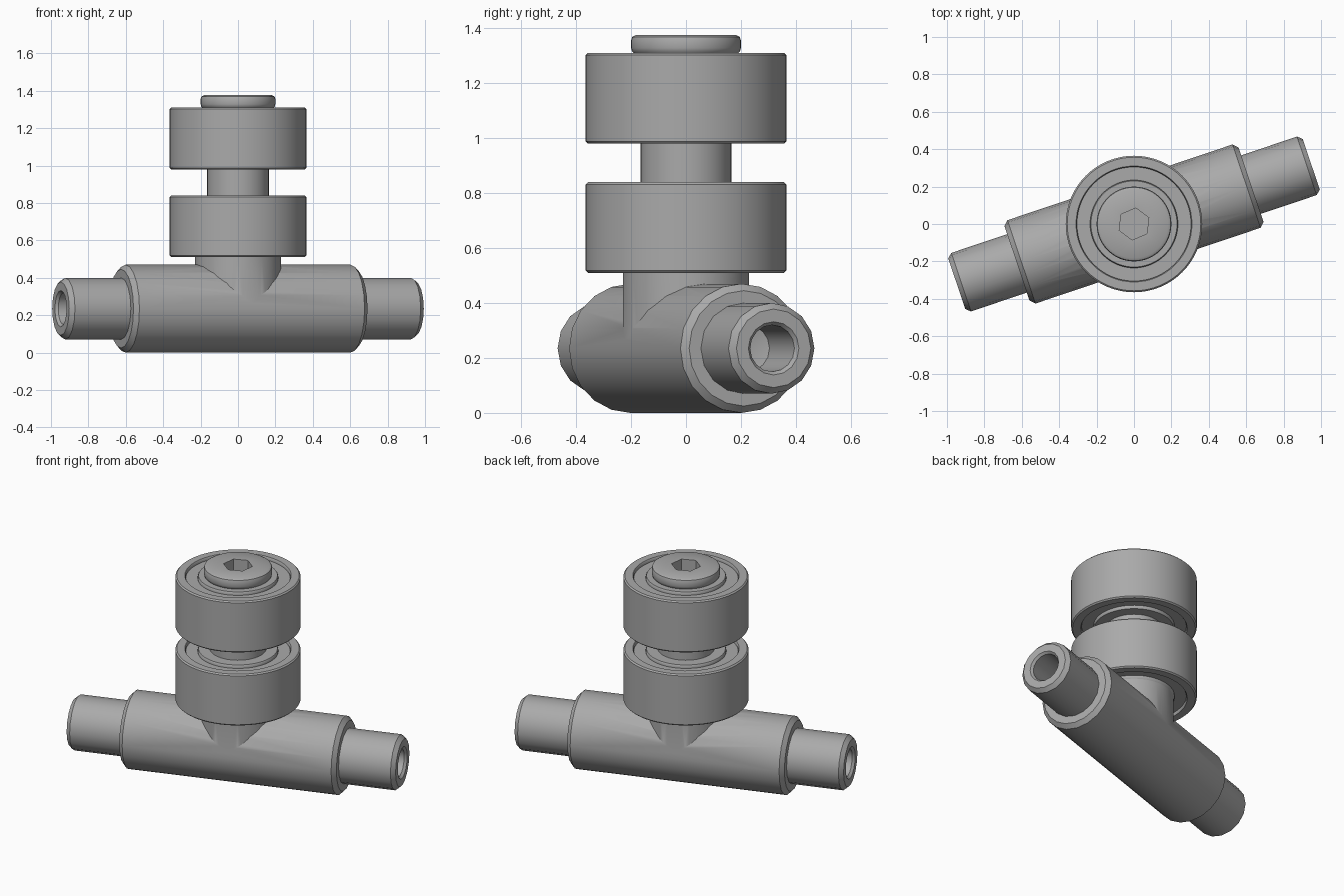
import bpy, bmesh, math
from mathutils import Matrix

if "Cube" in bpy.data.objects:
    bpy.data.objects.remove(bpy.data.objects["Cube"], do_unlink=True)

steel = bpy.data.materials.new("steel grey")
steel.use_nodes = True
GREY = (0.4, 0.4, 0.4, 1)
steel.diffuse_color = GREY
steel.node_tree.nodes["Principled BSDF"].inputs["Base Color"].default_value = GREY

AXLE_Z = 0.235
YAW = math.radians(18.6)


def lathe(name, profile, sides=64, matrix=Matrix(), closed=False, hex_from=None):
    """Spin (radius, height) points about z; rows from hex_from on are hexagonal."""
    bm = bmesh.new()
    rows = []
    for i, (r, h) in enumerate(profile):
        if r == 0:
            rows.append([bm.verts.new((0, 0, h))] * sides)
            continue
        row = []
        for k in range(sides):
            a = math.tau * k / sides
            rad = r
            if hex_from is not None and i >= hex_from:
                rad = r * math.cos(math.pi / 6) / math.cos(a % (math.pi / 3) - math.pi / 6)
            row.append(bm.verts.new((rad * math.cos(a), rad * math.sin(a), h)))
        rows.append(row)
    pairs = list(zip(rows, rows[1:]))
    if closed:
        pairs.append((rows[-1], rows[0]))
    for low, high in pairs:
        for k in range(sides):
            n = (k + 1) % sides
            corners = dict.fromkeys((low[k], low[n], high[n], high[k]))
            bm.faces.new(list(corners))
    bmesh.ops.recalc_face_normals(bm, faces=bm.faces)
    mesh = bpy.data.meshes.new(name)
    bm.to_mesh(mesh)
    bm.free()
    mesh.materials.append(steel)
    obj = bpy.data.objects.new(name, mesh)
    obj.matrix_world = matrix
    bpy.context.collection.objects.link(obj)
    return obj


def smooth(obj):
    bpy.ops.object.select_all(action="DESELECT")
    obj.select_set(True)
    bpy.context.view_layer.objects.active = obj
    bpy.ops.object.shade_smooth_by_angle(angle=math.radians(32))


def along_axle(turn):
    return (Matrix.Translation((0, 0, AXLE_Z)) @ Matrix.Rotation(YAW + turn, 4, "Z")
            @ Matrix.Rotation(math.pi / 2, 4, "Y"))


# Horizontal sleeve with chamfered ends
R, L, C = 0.235, 0.66, 0.025
sleeve = lathe("tee_body", [(0, -L), (R - C, -L), (R, C - L), (R, L - C), (R - C, L), (0, L)],
               20, along_axle(0))

# Upright neck fused to the sleeve
neck = lathe("neck_cutter", [(0, AXLE_Z), (0.23, AXLE_Z), (0.23, 0.51), (0, 0.51)])
union = sleeve.modifiers.new("fuse_neck", "BOOLEAN")
union.operation = "UNION"
union.solver = "EXACT"
union.object = neck
bpy.context.view_layer.objects.active = sleeve
bpy.ops.object.modifier_apply(modifier=union.name)
bpy.data.objects.remove(neck, do_unlink=True)
smooth(sleeve)

# Hollow spigots at both ends
for side, turn in (("left", 0), ("right", math.pi)):
    smooth(lathe(side + "_spigot",
                 [(0, 0.64), (0.165, 0.64), (0.165, 0.975), (0.143, 1.0), (0.097, 1.0),
                  (0.085, 0.985), (0.085, 0.7), (0, 0.68)], 16, along_axle(turn)))

# Two bearings with recessed seals between the races
H, E, D = 0.165, 0.008, 0.02
half = [(0.16, H), (0.23, H), (0.235, H - E), (0.235, H - D), (0.305, H - D),
        (0.305, H - E), (0.31, H), (0.365 - E, H), (0.365, H - E)]
ring = half + [(r, -z) for r, z in reversed(half)]
for name, z in (("lower_bearing", 0.675), ("upper_bearing", 1.145)):
    smooth(lathe(name, ring, 64, Matrix.Translation((0, 0, z)), closed=True))

# Spacer between the bearings
smooth(lathe("spacer", [(0, 0.8), (0.165, 0.8), (0.165, 1.02), (0, 1.02)]))

# Bolt head with a hexagonal socket
smooth(lathe("bolt_head",
             [(0, 1.305), (0.185, 1.305), (0.196, 1.315), (0.2, 1.328), (0.2, 1.355),
              (0.196, 1.368), (0.182, 1.376), (0.086, 1.376), (0.086, 1.3), (0, 1.265)],
             48, Matrix.Rotation(math.radians(23), 4, "Z"), hex_from=7))
